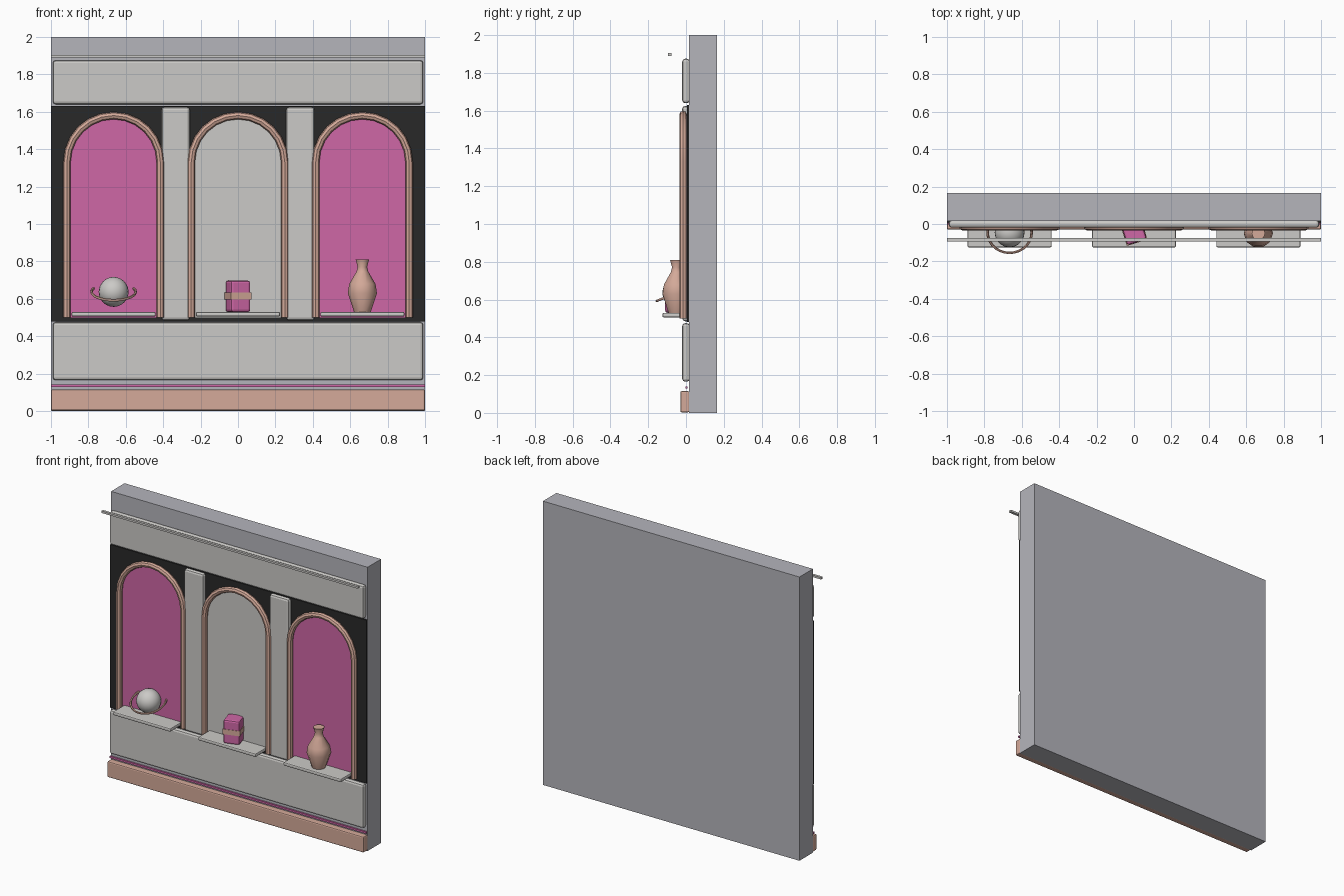
import bpy, bmesh, math

if "Cube" in bpy.data.objects:
    bpy.data.objects.remove(bpy.data.objects["Cube"])


def material(name, rgb):
    m = bpy.data.materials.new(name)
    m.diffuse_color = (*rgb, 1)
    m.use_nodes = True
    m.node_tree.nodes["Principled BSDF"].inputs["Base Color"].default_value = m.diffuse_color
    return m


WALL = material("cool grey", (0.46, 0.46, 0.50))
PALE = material("warm pale grey", (0.60, 0.59, 0.57))
DARK = material("charcoal", (0.022, 0.022, 0.022))
PINK = material("pink", (0.62, 0.135, 0.38))
COPPER = material("rose copper", (0.66, 0.40, 0.32))


def add_mesh(name, bm, mat, smooth=False):
    bmesh.ops.recalc_face_normals(bm, faces=bm.faces)
    me = bpy.data.meshes.new(name)
    bm.to_mesh(me)
    bm.free()
    me.materials.append(mat)
    ob = bpy.data.objects.new(name, me)
    bpy.context.collection.objects.link(ob)
    if smooth:
        bpy.ops.object.select_all(action='DESELECT')
        ob.select_set(True)
        bpy.context.view_layer.objects.active = ob
        bpy.ops.object.shade_smooth_by_angle(angle=math.radians(40))
    return ob


def box(name, x, y, z, mat, bevel=0.0, segments=2):
    """Box from (min, max) ranges, with optional rounded edges."""
    bm = bmesh.new()
    bmesh.ops.create_cube(bm, size=1)
    for v in bm.verts:
        v.co = [(r[0] + r[1]) / 2 + c * (r[1] - r[0]) for r, c in zip((x, y, z), v.co)]
    if bevel:
        bmesh.ops.bevel(bm, geom=bm.edges[:], offset=bevel, segments=segments,
                        profile=0.5, affect='EDGES')
    return add_mesh(name, bm, mat)


def arch_points(cx, half, bottom, spring, steps=12):
    """Outline of a round-headed arch, from left foot to right foot."""
    pts = [(cx - half, bottom)]
    for i in range(steps + 1):
        a = math.pi * (1 - i / steps)
        pts.append((cx + half * math.cos(a), spring + half * math.sin(a)))
    return pts + [(cx + half, bottom)]


def arch_panel(name, cx, mat):
    bm = bmesh.new()
    face = bm.faces.new([bm.verts.new((x, -0.002, z))
                         for x, z in arch_points(cx, 0.25, 0.50, 1.33)])
    out = bmesh.ops.extrude_face_region(bm, geom=[face])
    for v in out["geom"]:
        if isinstance(v, bmesh.types.BMVert):
            v.co.y = 0.010
    return add_mesh(name, bm, mat)


def arch_frame(name, cx, radius=0.02, sides=8):
    """Round tube swept along the arch outline."""
    pts = arch_points(cx, 0.25, 0.50, 1.33)
    bm = bmesh.new()
    rings = []
    for i, (x, z) in enumerate(pts):
        # outward direction: sideways on the legs, radial on the head
        dx, dz = x - cx, max(z - 1.33, 0)
        n = math.hypot(dx, dz)
        dx, dz = dx / n, dz / n
        rings.append([bm.verts.new((x + dx * radius * math.cos(t),
                                    -0.015 + radius * math.sin(t),
                                    z + dz * radius * math.cos(t)))
                      for t in (2 * math.pi * k / sides for k in range(sides))])
    for a, b in zip(rings, rings[1:]):
        for k in range(sides):
            j = (k + 1) % sides
            bm.faces.new((a[k], a[j], b[j], b[k]))
    bm.faces.new(rings[0])
    bm.faces.new(rings[-1])
    return add_mesh(name, bm, COPPER, True)


def lathe(name, profile, loc, sides, mat):
    bm = bmesh.new()
    rings = [[bm.verts.new((loc[0] + r * math.cos(2 * math.pi * k / sides),
                            loc[1] + r * math.sin(2 * math.pi * k / sides),
                            loc[2] + z)) for k in range(sides)] for r, z in profile]
    for a, b in zip(rings, rings[1:]):
        for k in range(sides):
            j = (k + 1) % sides
            bm.faces.new((a[k], a[j], b[j], b[k]))
    bm.faces.new(rings[0])
    bm.faces.new(rings[-1])
    return add_mesh(name, bm, mat, True)


# Wall, recess backing and horizontal bands
box("wall", (-1, 1), (0.015, 0.165), (0, 2), WALL)
box("dark_backing", (-1, 1), (0.004, 0.016), (0.48, 1.63), DARK)
box("upper_panel", (-0.99, 0.99), (-0.02, 0.02), (1.64, 1.875), PALE, 0.015)
box("lower_panel", (-0.99, 0.99), (-0.02, 0.02), (0.165, 0.475), PALE, 0.015)
box("base_board", (-1, 1), (-0.03, 0.018), (0.003, 0.115), COPPER, 0.008)
box("pink_strip", (-1, 1), (-0.003, 0.008), (0.128, 0.141), PINK)
box("hanging_rail", (-1, 1), (-0.094, -0.076), (1.890, 1.904), PALE)

# Pilasters between the niches
for side, cx in (("left", -0.333), ("right", 0.333)):
    box(side + "_pilaster", (cx - 0.076, cx + 0.076), (-0.02, 0.02),
        (0.485, 1.625), PALE, 0.015)

# Three arched niches, each with a shelf
for label, cx, mat in (("left", -0.665, PINK), ("middle", 0, PALE), ("right", 0.665, PINK)):
    arch_panel(label + "_arch_panel", cx, mat)
    arch_frame(label + "_arch_frame", cx)
    box(label + "_shelf", (cx - 0.225, cx + 0.225), (-0.125, 0.01),
        (0.505, 0.53), PALE, 0.008)

# Ringed globe on the left shelf
bm = bmesh.new()
bmesh.ops.create_uvsphere(bm, u_segments=20, v_segments=12, radius=0.08)
globe = add_mesh("globe", bm, PALE, True)
globe.location = (-0.665, -0.045, 0.637)
bpy.ops.mesh.primitive_torus_add(major_segments=28, minor_segments=6, major_radius=0.118,
                                 minor_radius=0.007, location=(-0.665, -0.045, 0.637),
                                 rotation=(math.radians(22), 0, 0))
ring = bpy.context.object
ring.name = "globe_ring"
ring.data.materials.append(COPPER)
bpy.ops.object.shade_smooth_by_angle(angle=math.radians(60))

# Gift box with a band on the middle shelf, slightly turned
for ob in (box("gift_box", (-0.055, 0.055), (-0.055, 0.055), (0.53, 0.697), PINK, 0.012),
           box("gift_band", (-0.058, 0.058), (-0.058, 0.058), (0.597, 0.633), COPPER)):
    ob.location.y = -0.045
    ob.rotation_euler.z = 0.3

# Vase on the right shelf
lathe("vase", [(0.045, 0), (0.078, 0.10), (0.070, 0.15), (0.032, 0.215),
               (0.025, 0.24), (0.036, 0.28)], (0.665, -0.05, 0.53), 10, COPPER)
